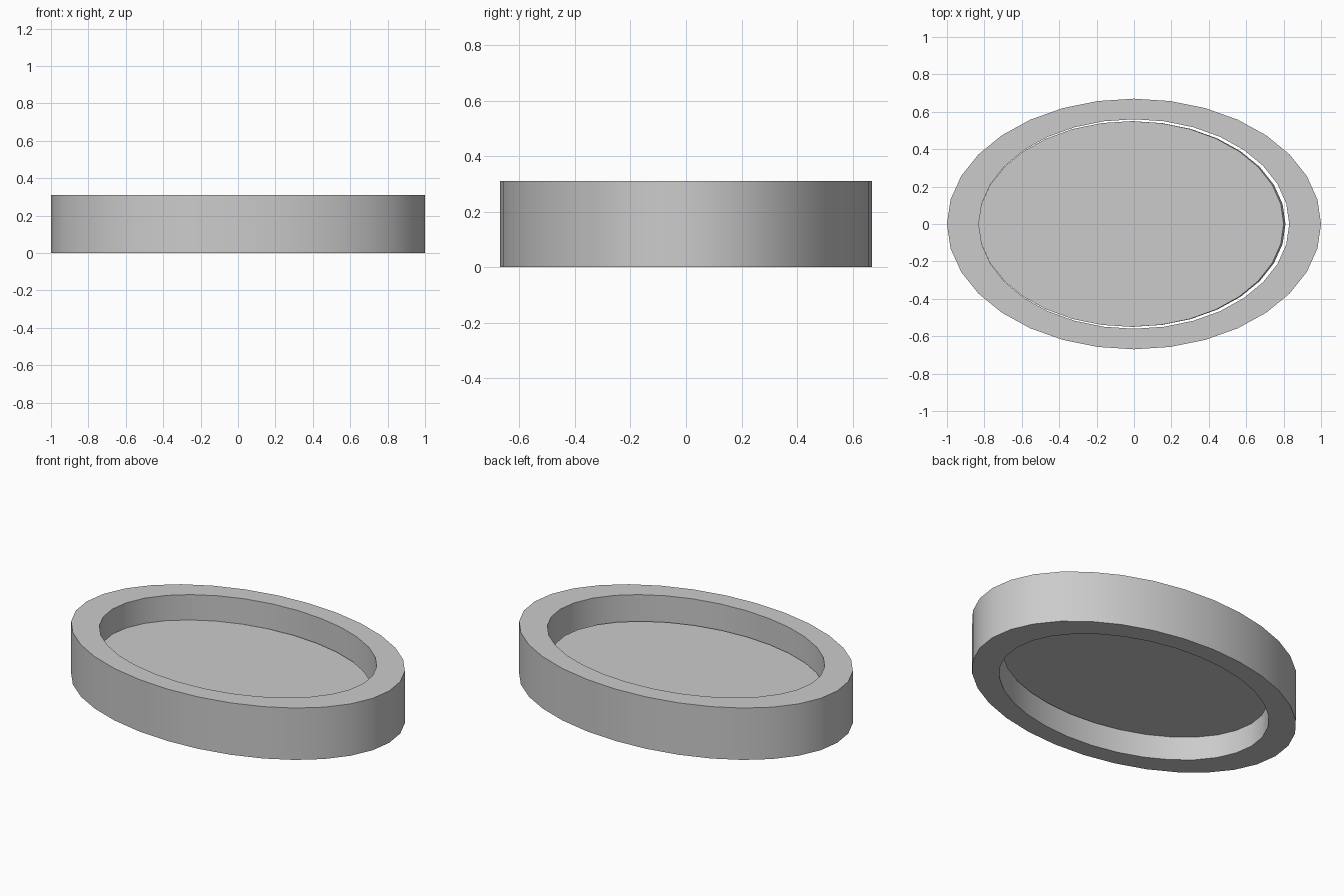
import bpy, bmesh, math

if "Cube" in bpy.data.objects:
    bpy.data.objects.remove(bpy.data.objects["Cube"])

SEGMENTS = 32


def loop(bm, cx, rx, ry, z):
    return [bm.verts.new((cx + rx * math.cos(2 * math.pi * i / SEGMENTS),
                          ry * math.sin(2 * math.pi * i / SEGMENTS), z))
            for i in range(SEGMENTS)]


def oval(name, sections, closed):
    """Skin oval sections (centre x, x radius, y radius, z); closed makes a ring."""
    bm = bmesh.new()
    loops = [loop(bm, *s) for s in sections]
    pairs = list(zip(loops, loops[1:]))
    if closed:
        pairs.append((loops[-1], loops[0]))
    else:
        bm.faces.new(loops[0])
        bm.faces.new(loops[-1])
    for a, b in pairs:
        for i in range(SEGMENTS):
            j = (i + 1) % SEGMENTS
            bm.faces.new((a[i], a[j], b[j], b[i]))
    bmesh.ops.recalc_face_normals(bm, faces=bm.faces)
    mesh = bpy.data.meshes.new(name)
    bm.to_mesh(mesh)
    bm.free()
    obj = bpy.data.objects.new(name, mesh)
    bpy.context.collection.objects.link(obj)
    bpy.context.view_layer.objects.active = obj
    obj.select_set(True)
    bpy.ops.object.shade_smooth_by_angle(angle=math.radians(30))
    obj.select_set(False)


# Thick oval frame
oval("frame", [(0, 1.0, 0.67, 0), (0, 1.0, 0.67, 0.31),
               (0, 0.83, 0.56, 0.31), (0, 0.83, 0.56, 0)], True)

# Inset panel, slightly off centre
oval("panel", [(-0.01, 0.82, 0.55, 0.14), (-0.015, 0.815, 0.55, 0.16)], False)
